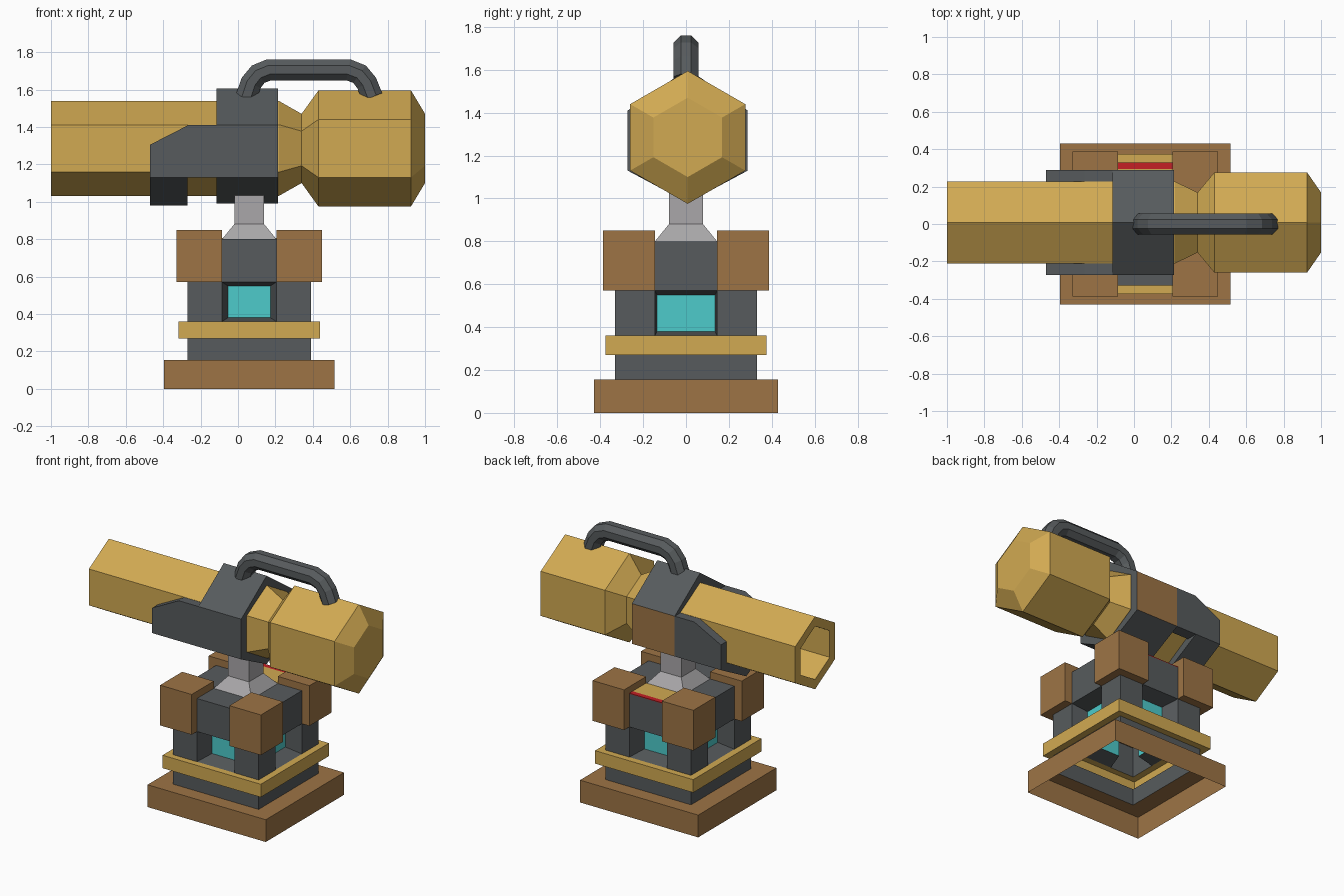
import bpy, bmesh, math
from mathutils import Vector

cube = bpy.data.objects.get("Cube")
if cube:
    bpy.data.objects.remove(cube, do_unlink=True)


def material(name, rgb):
    m = bpy.data.materials.new(name)
    m.use_nodes = True
    m.diffuse_color = (*rgb, 1)
    m.node_tree.nodes["Principled BSDF"].inputs["Base Color"].default_value = (*rgb, 1)
    return m


BROWN = material("brown", (0.34, 0.175, 0.06))
GOLD = material("gold", (0.64, 0.40, 0.085))
DARK = material("dark grey", (0.095, 0.105, 0.11))
CYAN = material("cyan glass", (0.075, 0.60, 0.60))
GREY = material("light grey", (0.40, 0.39, 0.40))
RED = material("red", (0.56, 0.014, 0.018))

CX = 0.06     # centre of the stand in x
SLOT = 0.145  # half width of the middle panel on each side
AXIS_Y, AXIS_Z = 0.008, 1.285


def loft(rings, caps=(True, True)):
    """Skin a list of equal-length point rings."""
    bm = bmesh.new()
    rows = [[bm.verts.new(p) for p in ring] for ring in rings]
    n = len(rows[0])
    for a, b in zip(rows, rows[1:]):
        for i in range(n):
            j = (i + 1) % n
            bm.faces.new((a[i], a[j], b[j], b[i]))
    for row, cap in zip((rows[0], rows[-1]), caps):
        if cap:
            bm.faces.new(row)
    bmesh.ops.recalc_face_normals(bm, faces=bm.faces)
    return bm


def finish(name, bm, mats, location=(0, 0, 0)):
    mesh = bpy.data.meshes.new(name)
    bm.to_mesh(mesh)
    bm.free()
    for m in mats:
        mesh.materials.append(m)
    ob = bpy.data.objects.new(name, mesh)
    ob.location = location
    bpy.context.collection.objects.link(ob)
    return ob


def rect(hx, hy, z):
    return [(-hx, -hy, z), (hx, -hy, z), (hx, hy, z), (-hx, hy, z)]


def box(name, centre, half, mat):
    hx, hy, hz = half
    return finish(name, loft([rect(hx, hy, -hz), rect(hx, hy, hz)]), [mat], centre)


def panel_ring(hx, hy, z):
    """Rectangle with every side split into three, for the window panels."""
    w = SLOT
    half = [(-hx, -hy), (-w, -hy), (w, -hy), (hx, -hy), (hx, -w), (hx, w)]
    return [(x, y, z) for x, y in half] + [(-x, -y, z) for x, y in half]


# Stand: one hollow stepped shell, open underneath
plinth, body, band = (0.455, 0.43), (0.33, 0.33), (0.378, 0.375)
steps = [(plinth, 0), (plinth, 0.155), (body, 0.155), (body, 0.27), (band, 0.27),
         (band, 0.36), (body, 0.36), (body, 0.57), (body, 0.80)]
bm = loft([panel_ring(*size, z) for size, z in steps], (False, True))
for f in bm.faces:
    z = f.calc_center_median().z
    f.material_index = 0 if z < 0.16 else 1 if 0.265 < z < 0.365 and \
        max(max(abs(v.co.x), abs(v.co.y)) for v in f.verts) > 0.35 else 2

# Recessed windows in the four middle panels
panels = [f for f in bm.faces if 0.4 < f.calc_center_median().z < 0.5
          and min(abs(f.calc_center_median().x), abs(f.calc_center_median().y)) < 0.01]
for f in bmesh.ops.extrude_discrete_faces(bm, faces=panels)["faces"]:
    f.material_index = 3
    faces_y = abs(f.calc_center_median().y) > 0.1
    for v in f.verts:
        v.co.z = 0.465 + (v.co.z - 0.465) * 0.81
        if faces_y:
            v.co.x, v.co.y = v.co.x * 0.78, math.copysign(0.21, v.co.y)
        else:
            v.co.x, v.co.y = math.copysign(0.21, v.co.x), v.co.y * 0.93
finish("stand_shell", bm, [BROWN, GOLD, DARK, CYAN], (CX, 0, 0))

# Corner blocks
for sx, side in ((-1, "right"), (1, "left")):
    for sy, end in ((-1, "front"), (1, "back")):
        box(f"corner_block_{end}_{side}", (CX + sx * 0.2665, sy * 0.2665, 0.71),
            (0.1215, 0.1215, 0.14), BROWN)

# Painted plates on the back of the stand's top
box("gold_top_plate", (CX, 0.22, 0.802), (SLOT, 0.075, 0.003), GOLD)
box("red_edge_plate", (CX, 0.3125, 0.802), (SLOT, 0.0175, 0.003), RED)

# Pivot: flared foot and square post
pivot = [(SLOT, 0.80), (0.08, 0.88), (0.08, 1.06)]
finish("pivot_post", loft([rect(h, h, z) for h, z in pivot]), [GREY], (CX, 0, 0))


# Telescope: hollow muzzle, barrel, waist and faceted eyepiece
def hexagon(x, r):
    return [(x, r * math.sin(math.radians(60 * i)), r * math.cos(math.radians(60 * i)))
            for i in range(6)]


tube = [(-0.5, 0.185), (-1, 0.185), (-1, 0.253), (0.22, 0.253),
        (0.34, 0.185), (0.43, 0.31), (0.925, 0.31), (1, 0.185)]
finish("telescope", loft([hexagon(x, r) for x, r in tube]), [GOLD], (0, AXIS_Y, AXIS_Z))


# Collar around the barrel, with a brown panel on its back side
def section(x, points):
    return [(x, y, z) for y, z in points]


collar = [(0, 1.605), (0.28, 1.41), (0.28, 1.13), (0, 0.99), (-0.28, 1.13), (-0.28, 1.41)]
bm = loft([section(x, collar) for x in (-0.115, 0.215)])
for f in bm.faces:
    f.material_index = int(f.calc_center_median().y > 0.27)
finish("collar", bm, [DARK, BROWN], (0, AXIS_Y, 0))

# Cradle strap under the barrel
strap = [(0.28, 1.13), (0, 0.98), (-0.28, 1.13), (-0.2, 1.17), (0, 1.06), (0.2, 1.17)]
finish("cradle_strap", loft([section(x, strap) for x in (-0.47, -0.27)]),
       [DARK], (0, AXIS_Y, 0))

# Side plates linking collar and strap
plate = [(-0.47, 1.13), (-0.115, 1.13), (-0.115, 1.41), (-0.265, 1.41), (-0.47, 1.305)]
for s, side in ((-1, "front"), (1, "back")):
    rings = [[(x, s * y, z) for x, z in plate] for y in (0.2, 0.28)]
    finish(f"side_plate_{side}", loft(rings), [DARK], (0, AXIS_Y, 0))

# Carry handle: faceted bar swept along a bent path
path = [(0.043, 1.555), (0.07, 1.635), (0.108, 1.682), (0.165, 1.705),
        (0.59, 1.705), (0.65, 1.682), (0.688, 1.635), (0.717, 1.56)]
pts = [Vector((x, 0, z)) for x, z in path]
rings = []
for i, p in enumerate(pts):
    before = (p - pts[max(i - 1, 0)]).normalized()
    after = (pts[min(i + 1, len(pts) - 1)] - p).normalized()
    t = (before + after).normalized()
    normal = Vector((-t.z, 0, t.x))
    ring = []
    for k in range(8):
        a = math.radians(45 * k + 22.5)
        ring.append(p + 0.062 * (normal * math.cos(a) + Vector((0, 1, 0)) * math.sin(a)))
    rings.append(ring)
finish("carry_handle", loft(rings), [DARK])
